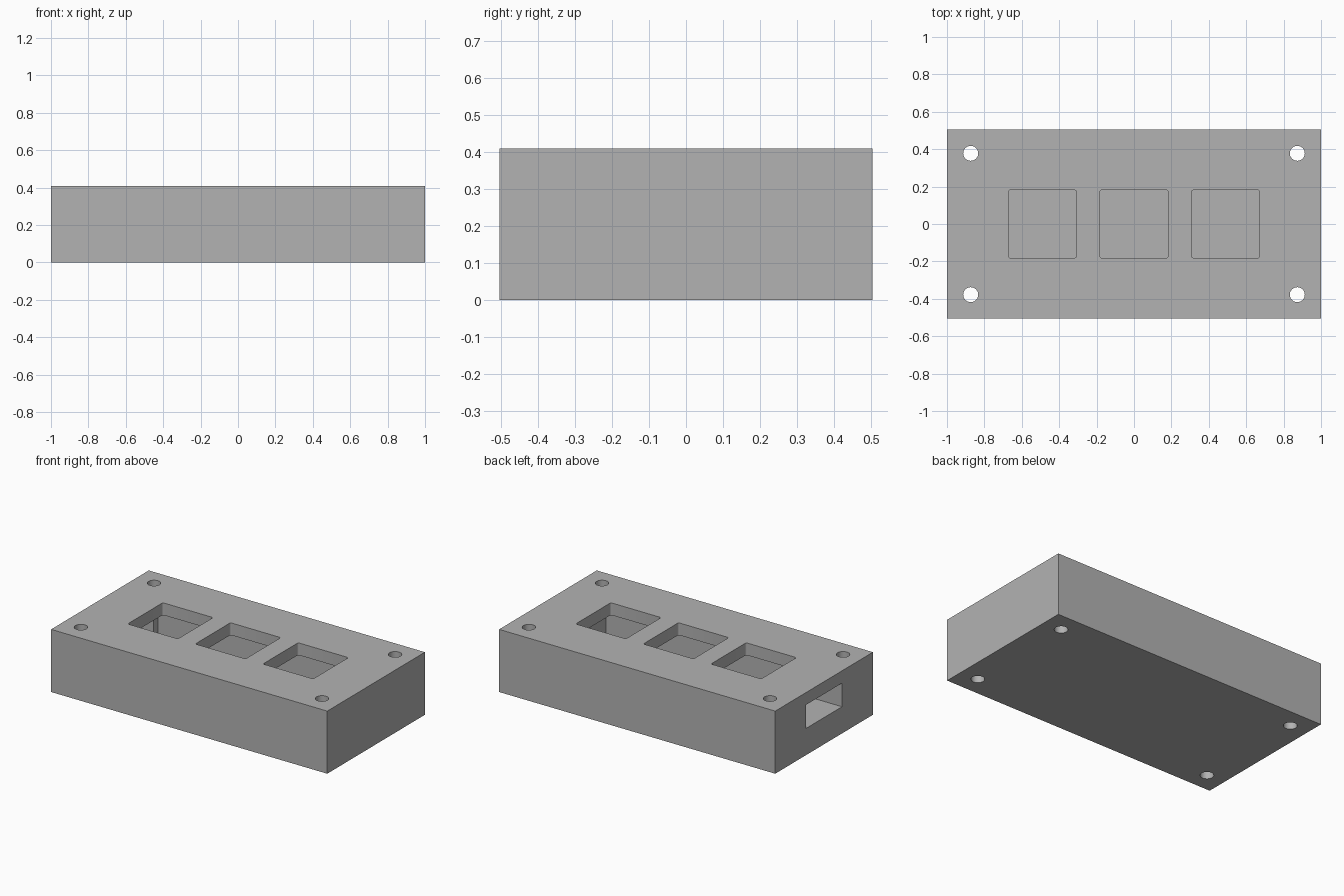
import bpy

LENGTH, DEPTH, HEIGHT = 2.0, 1.01, 0.41
PLATE = 0.08        # thickness of top plate and floor
PORT_BOTTOM = 0.175
CEILING = HEIGHT - PLATE

default = bpy.data.objects.get("Cube")
if default:
    bpy.data.objects.remove(default, do_unlink=True)

grey = bpy.data.materials.new("plain grey")
grey.use_nodes = True
colour = (0.45, 0.45, 0.45, 1)
grey.diffuse_color = colour
grey.node_tree.nodes["Principled BSDF"].inputs["Base Color"].default_value = colour


def box(name, low, high):
    """Box between two opposite corners."""
    centre = [(a + b) / 2 for a, b in zip(low, high)]
    bpy.ops.mesh.primitive_cube_add(size=1, location=centre)
    obj = bpy.context.object
    obj.name = name
    obj.scale = [b - a for a, b in zip(low, high)]
    bpy.ops.object.transform_apply(location=True, rotation=False, scale=True)
    obj.data.materials.append(grey)
    return obj


def apply(obj, modifier):
    bpy.context.view_layer.objects.active = obj
    bpy.ops.object.modifier_apply(modifier=modifier.name)


def cut(target, cutter):
    """Subtract the cutter from the target and discard it."""
    cutter.hide_render = True
    mod = target.modifiers.new("cut", "BOOLEAN")
    mod.operation = "DIFFERENCE"
    mod.solver = "EXACT"
    mod.object = cutter
    apply(target, mod)
    bpy.data.objects.remove(cutter, do_unlink=True)


# Solid block with a hidden cavity under the top plate
case = box("case", (-LENGTH / 2, -DEPTH / 2, 0), (LENGTH / 2, DEPTH / 2, HEIGHT))
cut(case, box("cavity", (-0.743, -0.235, PLATE), (0.743, 0.235, CEILING)))

# Three square openings with slightly rounded corners
HALF = 0.182
for x in (-0.49, 0, 0.49):
    opening = box("opening", (x - HALF, -HALF, CEILING - 0.04),
                  (x + HALF, HALF, HEIGHT + 0.1))
    # Round only the upright edges
    weights = opening.data.attributes.new("bevel_weight_edge", "FLOAT", "EDGE")
    for edge in opening.data.edges:
        a, b = (opening.data.vertices[i].co for i in edge.vertices)
        weights.data[edge.index].value = float(abs(a.z - b.z) > 0.01)
    bevel = opening.modifiers.new("round", "BEVEL")
    bevel.limit_method = "WEIGHT"
    bevel.width = 0.012
    bevel.segments = 4
    apply(opening, bevel)
    cut(case, opening)

# Cable port through the end wall into the cavity
cut(case, box("port", (-1.1, -0.185, PORT_BOTTOM), (-0.7, 0.185, CEILING - 0.001)))

# Screw holes right through the four corners
for x in (-0.873, 0.873):
    for y in (-0.378, 0.378):
        bpy.ops.mesh.primitive_cylinder_add(
            vertices=48, radius=0.04, depth=1, location=(x, y, HEIGHT / 2))
        hole = bpy.context.object
        hole.data.materials.append(grey)
        cut(case, hole)

# Smooth the round walls, keep the edges sharp
bpy.ops.object.select_all(action="DESELECT")
case.select_set(True)
bpy.context.view_layer.objects.active = case
bpy.ops.object.shade_smooth_by_angle()
